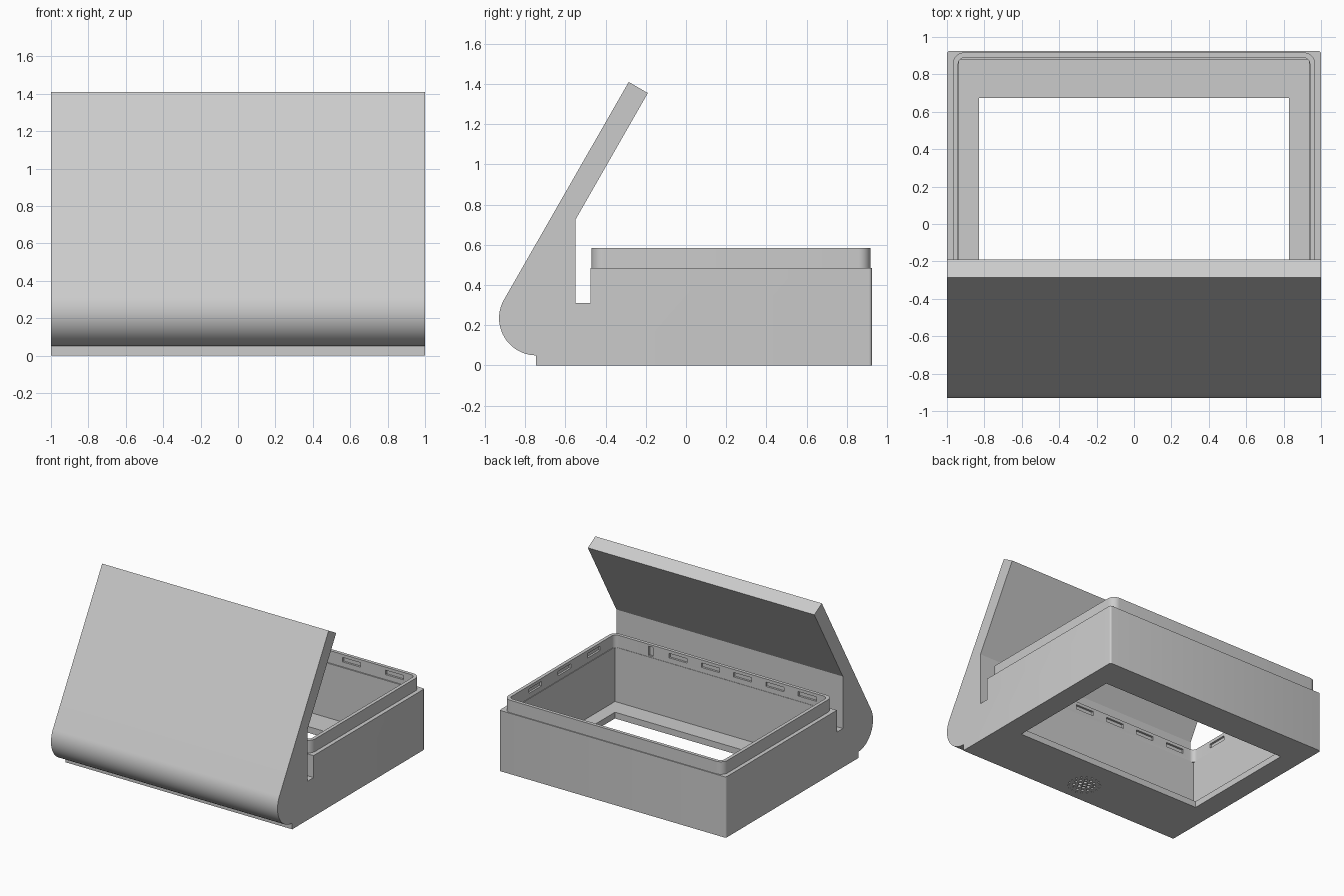
import bpy, bmesh, math
from mathutils import Matrix, Vector

if "Cube" in bpy.data.objects:
    bpy.data.objects.remove(bpy.data.objects["Cube"], do_unlink=True)

grey = bpy.data.materials.new("plain_grey")
grey.use_nodes = True
grey.diffuse_color = (0.6, 0.6, 0.6, 1)
grey.node_tree.nodes["Principled BSDF"].inputs["Base Color"].default_value = (0.6, 0.6, 0.6, 1)


def finish(name, bm):
    bmesh.ops.recalc_face_normals(bm, faces=bm.faces)
    mesh = bpy.data.meshes.new(name)
    bm.to_mesh(mesh)
    bm.free()
    mesh.materials.append(grey)
    obj = bpy.data.objects.new(name, mesh)
    bpy.context.collection.objects.link(obj)
    return obj


def prism(bm, points, offset):
    """Extrude a closed outline along the offset vector."""
    face = bm.faces.new([bm.verts.new(p) for p in points])
    new = bmesh.ops.extrude_face_region(bm, geom=[face])["geom"]
    bmesh.ops.translate(bm, vec=offset, verts=[v for v in new if isinstance(v, bmesh.types.BMVert)])


def box(bm, x0, x1, y0, y1, z0, z1):
    size = Vector((x1 - x0, y1 - y0, z1 - z0))
    centre = Vector((x0 + x1, y0 + y1, z0 + z1)) / 2
    bmesh.ops.create_cube(bm, size=1, matrix=Matrix.Translation(centre) @ Matrix.Diagonal((*size, 1)))


def rounded_prism(name, x, y0, y1, r, z0, z1):
    """Upright block with rounded vertical corners."""
    pts = []
    corners = [(x - r, y1 - r), (r - x, y1 - r), (r - x, y0 + r), (x - r, y0 + r)]
    for quarter, (cx, cy) in enumerate(corners):
        for i in range(9):
            a = (quarter + i / 8) * math.pi / 2
            pts.append((cx + r * math.cos(a), cy + r * math.sin(a), z0))
    bm = bmesh.new()
    prism(bm, pts, (0, 0, z1 - z0))
    return finish(name, bm)


def cut(target, cutter):
    mod = target.modifiers.new("cut", "BOOLEAN")
    mod.operation = "DIFFERENCE"
    mod.solver = "EXACT"
    mod.object = cutter
    cutter.hide_render = True
    bpy.context.view_layer.objects.active = target
    bpy.ops.object.modifier_apply(modifier=mod.name)
    bpy.data.objects.remove(cutter, do_unlink=True)


def smooth(obj):
    bpy.ops.object.select_all(action="DESELECT")
    obj.select_set(True)
    bpy.context.view_layer.objects.active = obj
    bpy.ops.object.shade_smooth_by_angle(angle=math.radians(25))


# Case: side profile with rounded nose, sloping panel, slot and box
cy, cz, r = -0.745, 0.235, 0.185
profile = [(-0.745, 0), (0.925, 0), (0.925, 0.485), (-0.475, 0.485), (-0.475, 0.31),
           (-0.55, 0.31), (-0.55, 0.725), (-0.19, 1.355), (-0.285, 1.41)]
for i in range(25):
    a = math.radians(150 + 120 * i / 24)
    profile.append((cy + r * math.cos(a), cz + r * math.sin(a)))
bm = bmesh.new()
prism(bm, [(-1, y, z) for y, z in profile], (2, 0, 0))
back_edges = [e for e in bm.edges
              if all(v.co.y > 0.92 for v in e.verts) and abs(e.verts[0].co.z - e.verts[1].co.z) > 0.1]
bmesh.ops.bevel(bm, geom=back_edges, offset=0.015, segments=4, profile=0.5, affect="EDGES")
case = finish("case_body", bm)

# Interior and floor opening
for dims in [(-0.935, 0.935, -0.44, 0.88, 0.05, 0.6), (-0.83, 0.83, -0.29, 0.675, -0.1, 0.2)]:
    bm = bmesh.new()
    box(bm, *dims)
    cut(case, finish("opening_cutter", bm))

# Speaker holes under the nose
bm = bmesh.new()
for ring, radius in enumerate([0.014, 0.014, 0.011, 0.007]):
    for i in range(max(1, 6 * ring)):
        a = math.tau * i / max(1, 6 * ring)
        place = Matrix.Translation((0.038 * ring * math.cos(a), -0.565 + 0.038 * ring * math.sin(a), 0))
        bmesh.ops.create_cone(bm, cap_ends=True, segments=12, radius1=radius, radius2=radius,
                              depth=0.12, matrix=place)
cut(case, finish("speaker_cutter", bm))
smooth(case)

# Raised rim with rounded corners
rim = rounded_prism("rim", 0.968, -0.47, 0.917, 0.06, 0.48, 0.585)
cut(rim, rounded_prism("rim_cutter", 0.94, -0.443, 0.89, 0.035, 0.4, 0.7))

# Snap pockets on the inside of the rim, plus one tall catch slot
bm = bmesh.new()
low, high, half, deep = 0.525, 0.56, 0.08, 0.016
for i in range(5):
    x = -0.76 + 0.285 * i
    box(bm, x - half, x + half, -0.443 - deep, -0.42, low, high)
    x = -0.76 + 0.38 * i
    box(bm, x - half, x + half, 0.87, 0.89 + deep, low, high)
for y in (-0.18, 0.19, 0.56):
    for s in (-1, 1):
        x0, x1 = sorted((s * 0.92, s * (0.94 + deep)))
        box(bm, x0, x1, y - half, y + half, low, high)
box(bm, 0.6, 0.64, -0.443 - deep, -0.42, 0.495, 0.57)
cut(rim, finish("pocket_cutter", bm))
smooth(rim)
